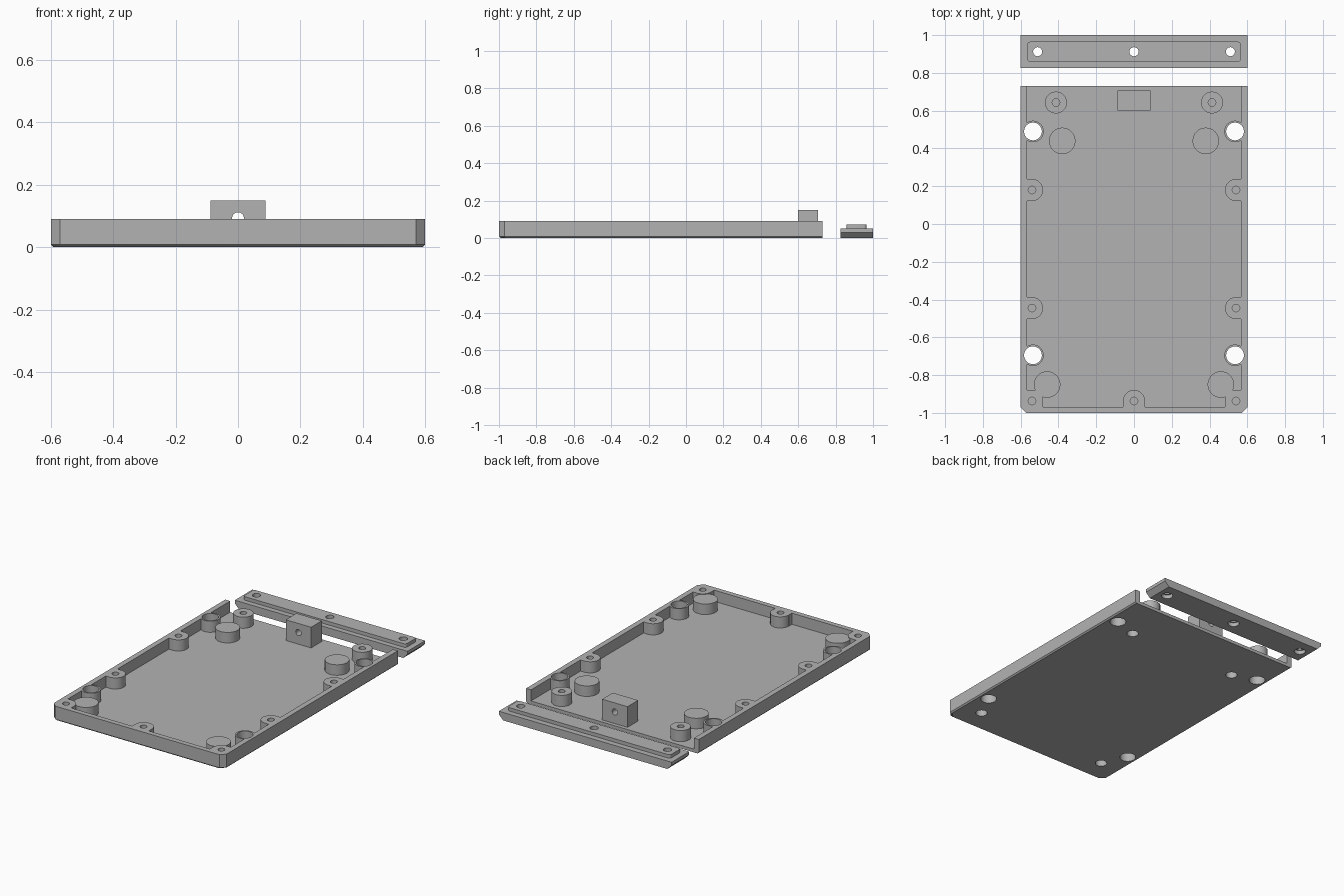
import bpy, bmesh, math

if "Cube" in bpy.data.objects:
    bpy.data.objects.remove(bpy.data.objects["Cube"])

grey = bpy.data.materials.new("plain grey")
grey.diffuse_color = (0.45, 0.45, 0.45, 1)
grey.use_nodes = True
grey.node_tree.nodes["Principled BSDF"].inputs["Base Color"].default_value = grey.diffuse_color


def make(name, bm):
    bmesh.ops.recalc_face_normals(bm, faces=bm.faces)
    me = bpy.data.meshes.new(name)
    bm.to_mesh(me)
    bm.free()
    me.materials.append(grey)
    ob = bpy.data.objects.new(name, me)
    bpy.context.collection.objects.link(ob)
    return ob


def loft(name, rings):
    """Closed solid through a stack of (outline, z) rings."""
    bm = bmesh.new()
    vs = [[bm.verts.new((x, y, z)) for x, y in pts] for pts, z in rings]
    n = len(vs[0])
    bm.faces.new(vs[0][::-1])
    bm.faces.new(vs[-1])
    for a, b in zip(vs, vs[1:]):
        for i in range(n):
            j = (i + 1) % n
            bm.faces.new((a[i], a[j], b[j], b[i]))
    return make(name, bm)


def rect(x0, x1, y0, y1):
    return [(x0, y0), (x1, y0), (x1, y1), (x0, y1)]


def box(name, x0, x1, y0, y1, z0, z1):
    r = rect(x0, x1, y0, y1)
    return loft(name, [(r, z0), (r, z1)])


def circle(x, y, r, n=40):
    return [(x + r * math.cos(2 * math.pi * (i + .5) / n),
             y + r * math.sin(2 * math.pi * (i + .5) / n)) for i in range(n)]


def cyl(x, y, r, z0, z1):
    c = circle(x, y, r)
    return loft("cylinder", [(c, z0), (c, z1)])


def combine(ob, tool, op):
    """Apply a boolean and discard the tool."""
    m = ob.modifiers.new("b", 'BOOLEAN')
    m.operation, m.object, m.solver = op, tool, 'EXACT'
    dg = bpy.context.evaluated_depsgraph_get()
    me = bpy.data.meshes.new_from_object(ob.evaluated_get(dg))
    ob.modifiers.clear()
    ob.data = me
    bpy.data.objects.remove(tool)


def add(ob, tool):
    combine(ob, tool, 'UNION')


def cut(ob, tool):
    combine(ob, tool, 'DIFFERENCE')


# Tray: chamfered front corners and a small chamfer under the outer edge
H, FLOOR, BACK = 0.09, 0.02, 0.73


def tray_outline(d):
    x, y, c = 0.6 - d, -1 + d, 0.03
    return [(-x + c, y), (x - c, y), (x, y + c), (x, BACK), (-x, BACK), (-x, y + c)]


tray = loft("tray", [(tray_outline(.008), 0), (tray_outline(0), .008), (tray_outline(0), H)])
cut(tray, box("hollow", -.566, .566, -.968, 1, FLOOR, .3))

# Screw bosses, bridged to the nearest wall
R = 0.058
screws = [(0, -.937)]
add(tray, cyl(0, -.937, R, .01, H))
add(tray, box("bridge", -R, R, -.98, -.937, .01, H))
for s in (-1, 1):
    for y in (.18, -.445, -.937):
        x = s * .54
        screws.append((x, y))
        add(tray, cyl(x, y, R, .01, H))
        x0, x1 = sorted((x, s * .58))
        add(tray, box("bridge", x0, x1, y - (R if y > -.9 else 0), y + R, .01, H))
    x0, x1 = sorted((s * (.54 - R), s * .56))
    add(tray, box("bridge", x0, x1, -.98, -.937, .01, H))
    # Free-standing bosses by the open end
    screws.append((s * .413, .643))
    add(tray, cyl(s * .413, .643, R, .01, H))
    # Foot pocket housings
    for x, y in ((.38, .44), (.46, -.85)):
        add(tray, cyl(s * x, y, .07, .01, .086))
    # Collars for the through holes
    for y in (.49, -.695):
        add(tray, cyl(s * .535, y, .057, .01, H))

# Blind screw holes, through holes and pockets from below
for x, y in screws:
    cut(tray, cyl(x, y, .02, FLOOR, .2))
for s in (-1, 1):
    for y in (.49, -.695):
        cut(tray, cyl(s * .535, y, .047, -.1, .2))
    for x, y in ((.38, .44), (.46, -.85)):
        cut(tray, cyl(s * x, y, .034, -.1, .065))

# Cable block with a bore from front to back
block = box("cable_block", -.088, .088, .6, .706, FLOOR, .15)
bore = cyl(0, 0, .019, -.3, .3)
bore.rotation_euler = (math.pi / 2, 0, 0)
bore.location = (0, .65, .093)
bpy.context.view_layer.update()
cut(block, bore)

# End strip with undercut ends, raised rib and three counterbored holes
strip = loft("end_strip", [(rect(-.57, .57, .825, 1), 0), (rect(-.6, .6, .825, 1), .03),
                           (rect(-.6, .6, .825, 1), .05)])
rib = []
for cx, cy, a0 in ((.55, .95, 0), (-.55, .95, 90), (-.55, .873, 180), (.55, .873, 270)):
    for k in range(5):
        a = math.radians(a0 + k * 22.5)
        rib.append((cx + .015 * math.cos(a), cy + .015 * math.sin(a)))
add(strip, loft("rib", [(rib, .03), (rib, .072)]))
for x in (-.51, 0, .51):
    cut(strip, cyl(x, .912, .024, -.1, .2))
    cut(strip, cyl(x, .912, .033, -.1, .025))

# Smooth the round walls, keep the edges sharp
bpy.ops.object.select_all(action='DESELECT')
for ob in (tray, block, strip):
    ob.select_set(True)
bpy.context.view_layer.objects.active = tray
bpy.ops.object.shade_smooth_by_angle(angle=math.radians(30))
